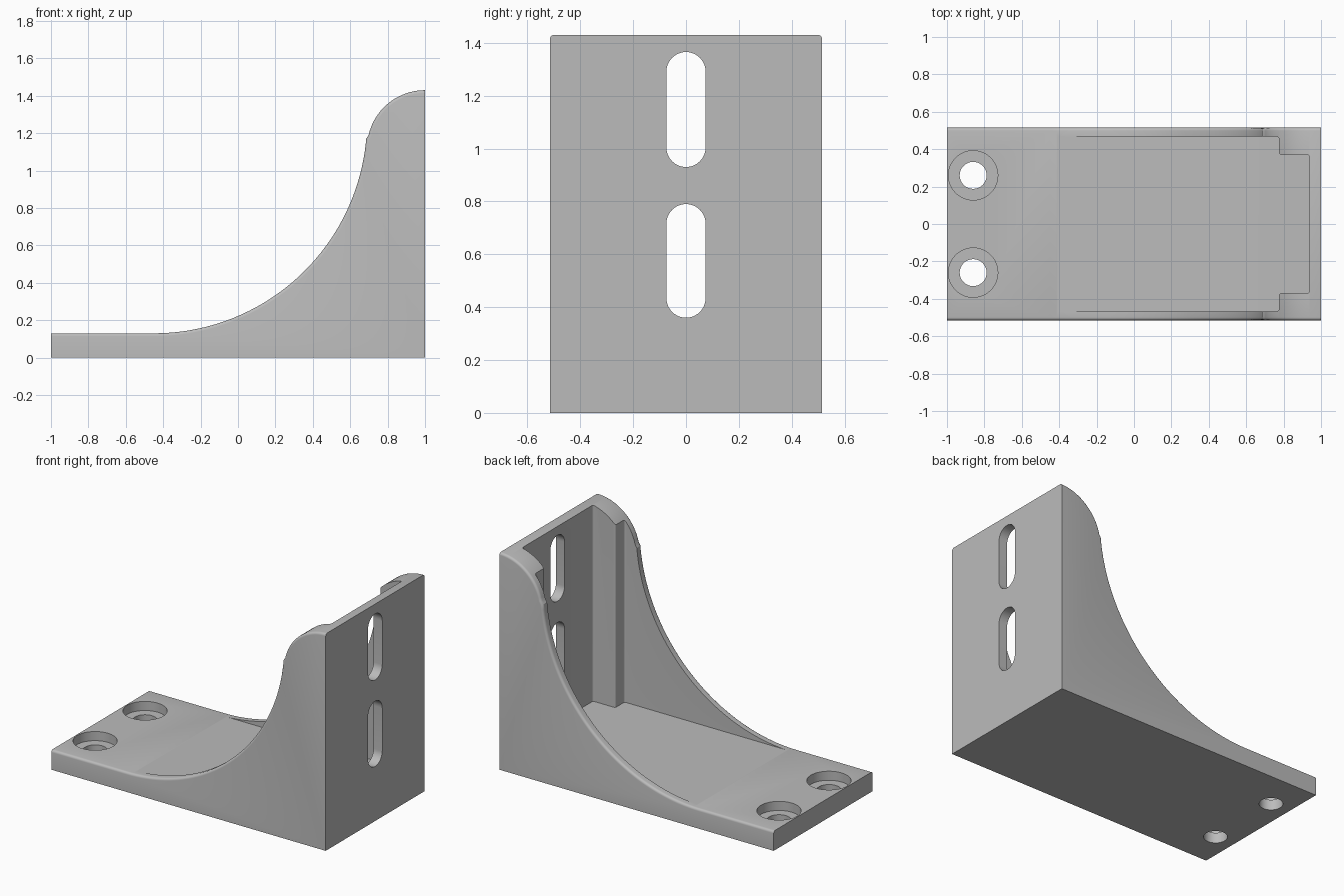
import bpy, bmesh
from math import sin, cos, pi, radians, asin

if "Cube" in bpy.data.objects:
    bpy.data.objects.remove(bpy.data.objects["Cube"])

HALF_W, FLOOR, HEIGHT = 0.515, 0.13, 1.43

grey = bpy.data.materials.new("mid grey")
grey.use_nodes = True
grey.diffuse_color = (0.5, 0.5, 0.5, 1)
grey.node_tree.nodes["Principled BSDF"].inputs["Base Color"].default_value = (0.5, 0.5, 0.5, 1)


def arc(cx, cy, r, start, end, n):
    """Points along an arc, angles in degrees."""
    angles = [radians(start + (end - start) * i / n) for i in range(n + 1)]
    return [(cx + r * cos(a), cy + r * sin(a)) for a in angles]


def prism(name, outline, place, offset, edge_rule=None, radius=0.0):
    """Extrude an outline by an offset and round the edges chosen by a rule."""
    bm = bmesh.new()
    face = bm.faces.new([bm.verts.new(place(u, v)) for u, v in outline])
    top = bmesh.ops.extrude_face_region(bm, geom=[face])["geom"]
    bmesh.ops.translate(bm, vec=offset, verts=[g for g in top if isinstance(g, bmesh.types.BMVert)])
    bmesh.ops.recalc_face_normals(bm, faces=bm.faces)
    if edge_rule:
        edges = [e for e in bm.edges if edge_rule(e.verts[0].co, e.verts[1].co)]
        bmesh.ops.bevel(bm, geom=edges, offset=radius, segments=4, profile=0.5, affect='EDGES')
    mesh = bpy.data.meshes.new(name)
    bm.to_mesh(mesh)
    bm.free()
    mesh.materials.append(grey)
    obj = bpy.data.objects.new(name, mesh)
    bpy.context.collection.objects.link(obj)
    return obj


def subtract(body, cutter):
    """Cut one part out of the body and discard the cutter."""
    mod = body.modifiers.new("cut", 'BOOLEAN')
    mod.operation, mod.solver, mod.object = 'DIFFERENCE', 'EXACT', cutter
    bpy.context.view_layer.objects.active = body
    bpy.ops.object.modifier_apply(modifier=mod.name)
    bpy.data.objects.remove(cutter)


# Side outline: flat foot, sweeping concave curve, rounded shoulder
sweep = arc(-0.45, FLOOR + 1.14, 1.14, -90, -5, 48)
shoulder = arc(1, HEIGHT - 0.31, 0.31, 167, 90, 20)
outline = [(1, 0), (-1, 0), (-1, FLOOR)] + sweep + shoulder


def outer_rim(a, b):
    same_side = abs(a.y - b.y) < 1e-5
    return same_side and min(a.z, b.z) > FLOOR - 0.001


bracket = prism("angle_bracket", outline, lambda u, v: (u, -HALF_W, v),
                (0, 2 * HALF_W, 0), outer_rim, 0.016)

# Pocket between the walls, narrowed by the two rear corner posts
half = [(-0.5, 0.467), (0.775, 0.467), (0.775, 0.37), (0.937, 0.37)]
plan = half + [(x, -y) for x, y in reversed(half)]
subtract(bracket, prism("pocket_cutter", plan, lambda u, v: (u, v, FLOOR + 0.0008), (0, 0, 2),
                        lambda a, b: abs(a.z - b.z) > 1 and a.x > 0, 0.012))

# Two upright slots through the back plate
for low, high in ((0.36, 0.79), (0.93, 1.365)):
    r = 0.074
    slot = arc(0, high - r, r, 0, 180, 20) + arc(0, low + r, r, 180, 360, 20)
    subtract(bracket, prism("slot_cutter", slot, lambda u, v: (0.85, u, v), (0.3, 0, 0)))

# Counterbored screw holes in the foot
for side in (-1, 1):
    for r, bottom in ((0.072, -0.1), (0.132, 0.07)):
        ring = arc(-0.86, side * 0.26, r, 0, 360, 48)[:-1]
        subtract(bracket, prism("hole_cutter", ring, lambda u, v: (u, v, bottom), (0, 0, 0.4)))

bpy.ops.object.select_all(action='DESELECT')
bracket.select_set(True)
bpy.context.view_layer.objects.active = bracket
bpy.ops.object.shade_smooth_by_angle(angle=radians(25))
